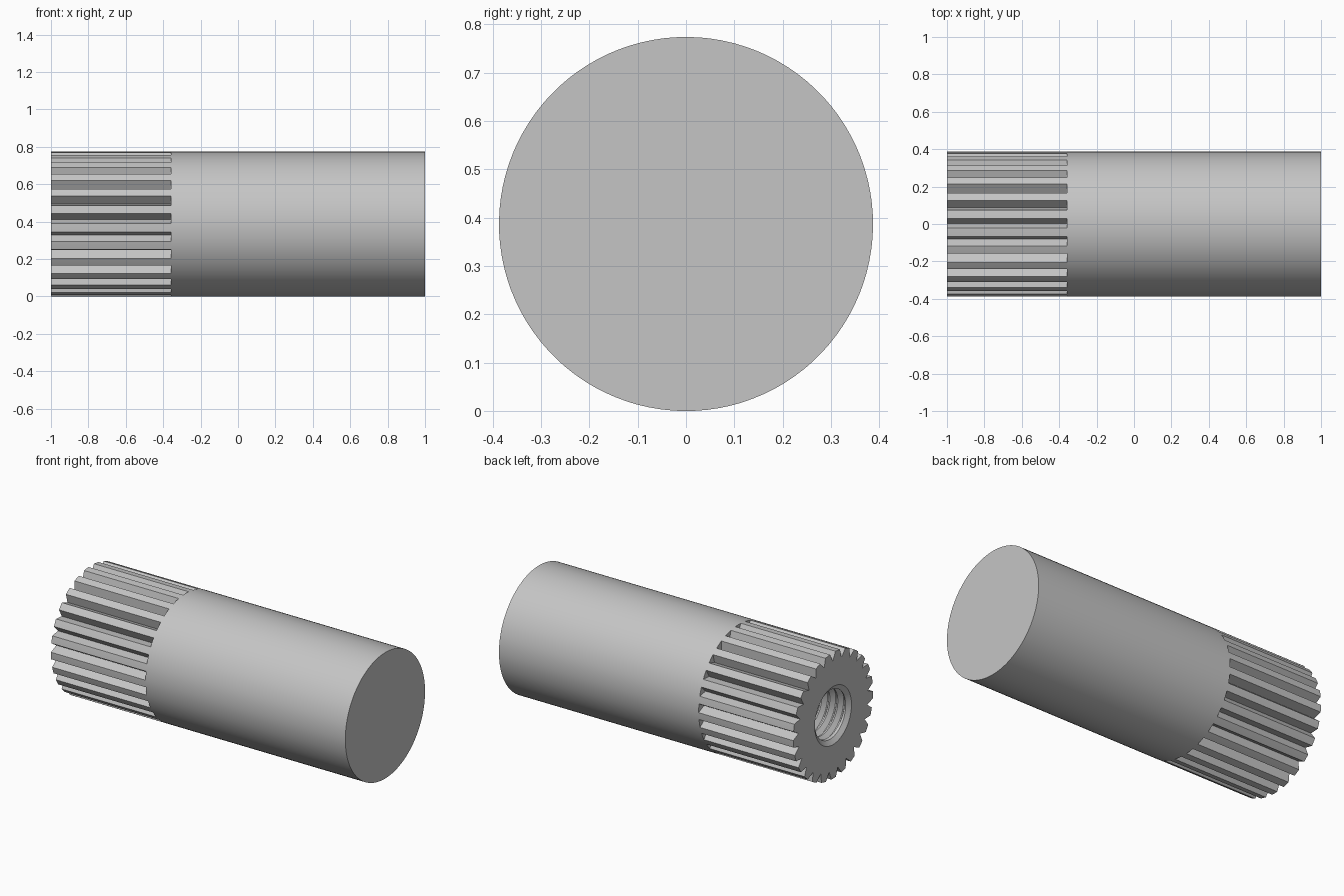
import bpy, bmesh
from math import cos, sin, tau, radians

cube = bpy.data.objects.get("Cube")
if cube:
    bpy.data.objects.remove(cube, do_unlink=True)

RADIUS, GROOVE_RADIUS = 0.387, 0.336
FRONT, SHOULDER, BACK = -1.0, -0.357, 1.0
TEETH = 25
PITCH, TURNS = 0.054, 13
MAJOR, MINOR, MOUTH = 0.176, 0.15, 0.178
THREAD_START = FRONT + 0.02
THREAD_END = THREAD_START + PITCH * TURNS

# One shared set of directions: groove bottom, groove edge, land middle, land end
STEPS = [0, 3.95, 7.2, 10.45]
ANGLES = [radians(3 + tooth * 360 / TEETH + s) for tooth in range(TEETH) for s in STEPS]
COUNT = len(ANGLES)

steel = bpy.data.materials.new("grey_steel")
steel.use_nodes = True
grey = (0.56, 0.56, 0.56, 1)
steel.diffuse_color = grey
steel.node_tree.nodes["Principled BSDF"].inputs["Base Color"].default_value = grey


class Part:
    """Mesh builder that shares vertices at equal positions."""

    def __init__(self, name):
        self.name, self.bm, self.cache = name, bmesh.new(), {}

    def vert(self, x, r, j):
        a = ANGLES[j % COUNT]
        co = (x, r * cos(a), RADIUS + r * sin(a))
        key = tuple(round(c, 5) for c in co)
        if key not in self.cache:
            self.cache[key] = self.bm.verts.new(co)
        return self.cache[key]

    def face(self, verts):
        verts = list(dict.fromkeys(verts))
        if len(verts) > 2:
            self.bm.faces.new(verts)

    def ring(self, x, r, grooved=False):
        return [self.vert(x, GROOVE_RADIUS if grooved and j % len(STEPS) == 0 else r, j)
                for j in range(COUNT)]

    def strip(self, a, b):
        for j in range(COUNT):
            k = (j + 1) % COUNT
            self.face([a[j], a[k], b[k], b[j]])

    def finish(self):
        mesh = bpy.data.meshes.new(self.name)
        self.bm.to_mesh(mesh)
        self.bm.free()
        mesh.materials.append(steel)
        obj = bpy.data.objects.new(self.name, mesh)
        bpy.context.collection.objects.link(obj)
        bpy.ops.object.select_all(action="DESELECT")
        obj.select_set(True)
        bpy.context.view_layer.objects.active = obj
        bpy.ops.object.shade_smooth_by_angle(angle=radians(25))


# Plain cylindrical body with a closed back end
body = Part("body")
rim = body.ring(BACK, RADIUS)
body.strip(body.ring(SHOULDER, RADIUS), rim)
body.face(rim)
body.finish()

# Grooved grip: pierced end face, toothed side, groove end walls
grip = Part("grooved_grip")
end, stop = grip.ring(FRONT, RADIUS, True), grip.ring(SHOULDER, RADIUS, True)
grip.strip(grip.ring(FRONT, MOUTH), end)
grip.strip(end, stop)
grip.strip(stop, grip.ring(SHOULDER, RADIUS))
grip.finish()

# Threaded bore: chamfered mouth, helical thread, plain tail and drill cone
bore = Part("threaded_bore")
bore.strip(bore.ring(THREAD_START, MINOR), bore.ring(FRONT, MOUTH))
tail = bore.ring(THREAD_END + 0.08, MINOR)
bore.strip(tail, bore.ring(THREAD_END, MINOR))
bore.strip(bore.ring(THREAD_END + 0.16, 0), tail)

PROFILE = [(0, MAJOR), (0.12, MAJOR), (0.5, MINOR), (0.68, MINOR)]
ROWS = len(PROFILE) * (TURNS + 2)


def thread_vert(i, j):
    if j == COUNT:
        i, j = min(i + len(PROFILE), ROWS), 0
    turn, step = divmod(i, len(PROFILE))
    offset, r = PROFILE[step]
    x = THREAD_START + PITCH * (turn - 1 + offset + (ANGLES[j] - ANGLES[0]) / tau)
    if x <= THREAD_START or x >= THREAD_END:
        x, r = min(max(x, THREAD_START), THREAD_END), MINOR
    return bore.vert(x, r, j)


for i in range(ROWS):
    for j in range(COUNT):
        bore.face([thread_vert(i + 1, j), thread_vert(i + 1, j + 1),
                   thread_vert(i, j + 1), thread_vert(i, j)])
bore.finish()
